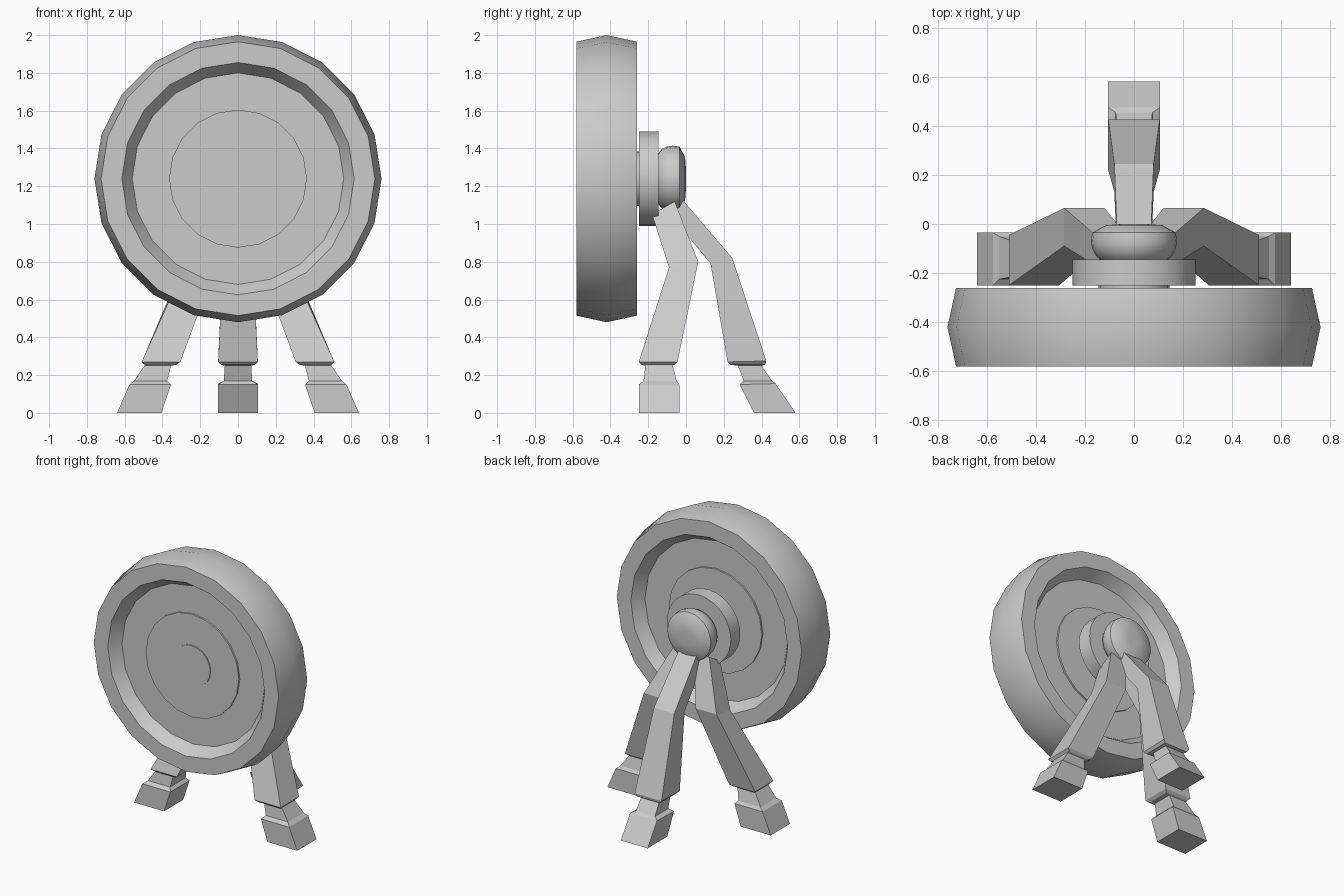
import bpy, bmesh
from math import sin, cos, pi

if "Cube" in bpy.data.objects:
    bpy.data.objects.remove(bpy.data.objects["Cube"])

AXLE_Z = 1.24


def finish(name, bm, smooth=False):
    bmesh.ops.remove_doubles(bm, verts=bm.verts, dist=1e-5)
    bmesh.ops.recalc_face_normals(bm, faces=bm.faces)
    mesh = bpy.data.meshes.new(name)
    bm.to_mesh(mesh)
    bm.free()
    ob = bpy.data.objects.new(name, mesh)
    bpy.context.collection.objects.link(ob)
    if smooth:
        bpy.ops.object.select_all(action='DESELECT')
        bpy.context.view_layer.objects.active = ob
        ob.select_set(True)
        bpy.ops.object.shade_smooth_by_angle(angle=0.56)
    return ob


def lathe(name, profile, sides=20, z=AXLE_Z):
    """Turn (radius, y) points about the wheel axis; ends are capped."""
    bm = bmesh.new()
    rings = [[bm.verts.new((r * sin(2 * pi * i / sides), y, z + r * cos(2 * pi * i / sides)))
              for i in range(sides)] for r, y in profile]
    for a, b in zip(rings, rings[1:]):
        for i in range(sides):
            j = (i + 1) % sides
            bm.faces.new((a[i], a[j], b[j], b[i]))
    bm.faces.new(rings[0])
    bm.faces.new(rings[-1])
    return finish(name, bm, True)


def loft(name, sections, side=1):
    """Skin four-cornered sections (x0, x1, y0, y1, z front, z back)."""
    bm = bmesh.new()
    rings = []
    for x0, x1, y0, y1, zf, zb in sections:
        corners = ((x0, y0, zf), (x1, y0, zf), (x1, y1, zb), (x0, y1, zb))
        rings.append([bm.verts.new((side * x, y, z)) for x, y, z in corners])
    for a, b in zip(rings, rings[1:]):
        for i in range(4):
            j = (i + 1) % 4
            bm.faces.new((a[i], a[j], b[j], b[i]))
    bm.faces.new(rings[0])
    bm.faces.new(rings[-1])
    return finish(name, bm)


# Wheel: faceted tyre with a recessed web on both faces
lathe("wheel", [(0.56, -0.50), (0.615, -0.58), (0.725, -0.58), (0.76, -0.42),
                (0.725, -0.26), (0.615, -0.26), (0.56, -0.34)])
# Slightly raised inner plate and axle
lathe("wheel_plate", [(0.365, -0.512), (0.365, -0.328)])
lathe("axle", [(0.145, -0.518), (0.145, -0.20)])

# Hub disc and rounded knob behind the wheel
lathe("hub_disc", [(0.25, -0.25), (0.25, -0.145)], 32)
lathe("hub_knob", [(0.13, -0.15), (0.155, -0.13), (0.17, -0.10), (0.175, -0.07),
                   (0.17, -0.035), (0.115, -0.005), (0.05, 0.0)], 24)

# Rear leg: foot, ankle, shin, knee, top
loft("rear_leg", [
    (-0.105, 0.105, 0.36, 0.58, 0, 0),
    (-0.105, 0.105, 0.285, 0.475, 0.15, 0.155),
    (-0.075, 0.075, 0.305, 0.455, 0.17, 0.17),
    (-0.07, 0.07, 0.275, 0.40, 0.25, 0.25),
    (-0.09, 0.09, 0.235, 0.42, 0.255, 0.255),
    (-0.105, 0.105, 0.22, 0.425, 0.27, 0.275),
    (-0.08, 0.08, 0.13, 0.245, 0.79, 0.82),
    (-0.07, 0.07, -0.11, -0.015, 1.08, 1.125)])

# Mirrored front legs
for label, side in (("right", 1), ("left", -1)):
    loft(label + "_front_leg", [
        (0.405, 0.64, -0.25, -0.035, 0, 0),
        (0.355, 0.575, -0.25, -0.035, 0.15, 0.15),
        (0.375, 0.55, -0.225, -0.05, 0.17, 0.17),
        (0.355, 0.495, -0.215, -0.07, 0.25, 0.25),
        (0.325, 0.495, -0.235, -0.06, 0.255, 0.255),
        (0.305, 0.51, -0.25, -0.045, 0.27, 0.27),
        (0.12, 0.285, -0.09, 0.065, 0.77, 0.80),
        (0.02, 0.14, -0.18, -0.06, 1.05, 1.12)], side)
